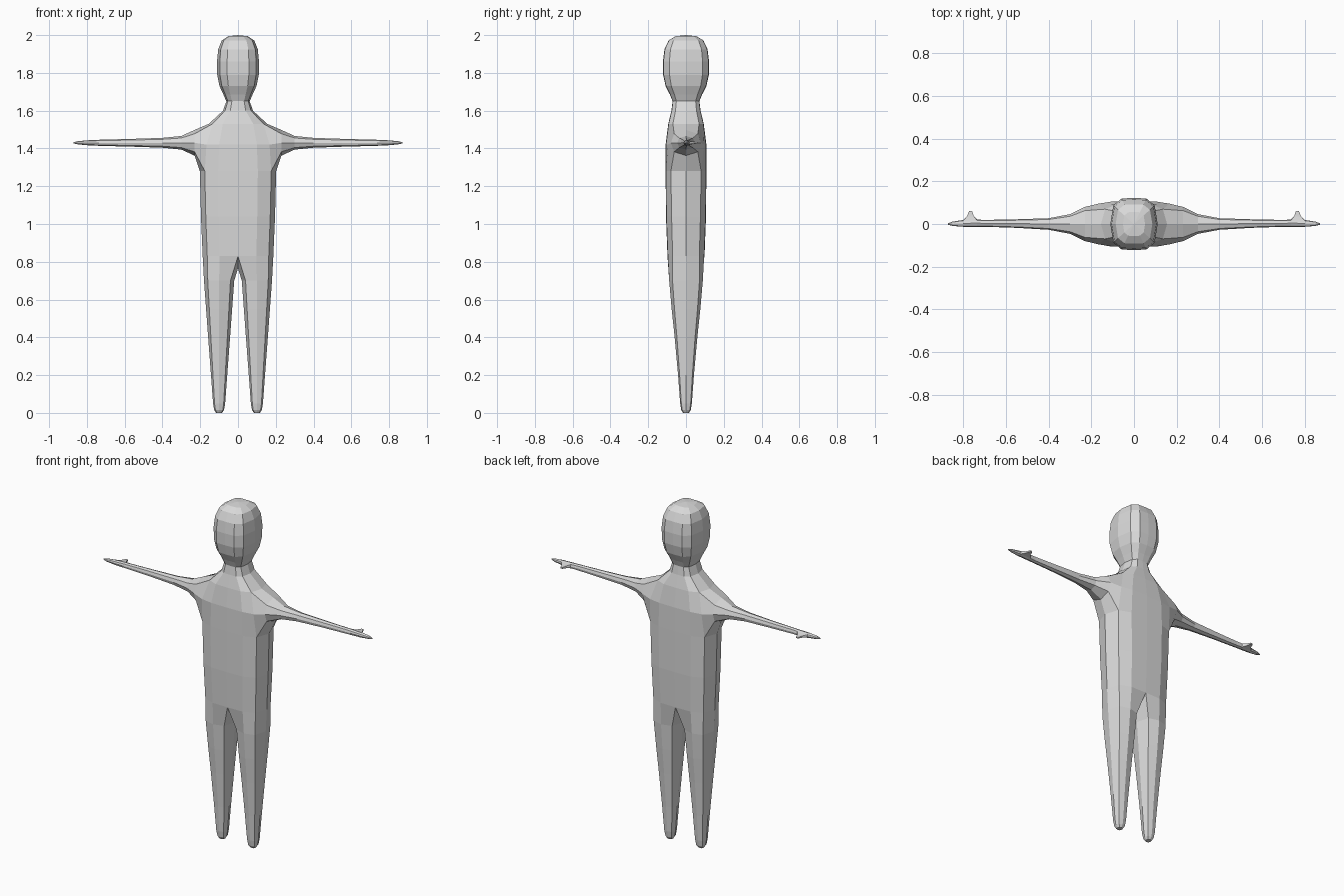
import bpy
import bmesh
from mathutils import Vector

if "Cube" in bpy.data.objects:
    bpy.data.objects.remove(bpy.data.objects["Cube"])

bm = bmesh.new()


def add_ring(points):
    return [bm.verts.new(p) for p in points]


def bridge(a, b, closed=True, skip=()):
    """Quads between two rings with the same number of points."""
    faces = []
    n = len(a)
    for i in range(n if closed else n - 1):
        if i not in skip:
            j = (i + 1) % n
            faces.append(bm.faces.new((a[i], a[j], b[j], b[i])))
    return faces


# Half body ring: front centre, front, front corner, side, and back again
def body_ring(z, w, d, ky=0.72):
    half = [(0, -1), (0.52, -0.98), (0.87, -ky), (1, 0),
            (0.87, ky), (0.52, 0.98), (0, 1)]
    return add_ring([(x * w, y * d, z) for x, y in half])


# Torso, neck and head: height, half width, half depth, corner depth
body = [
    (0.83, 0.187, 0.098, 0.72), (1.04, 0.196, 0.106, 0.72),
    (1.28, 0.202, 0.108, 0.74), (1.42, 0.192, 0.108, 0.88),
    (1.53, 0.155, 0.094, 0.74), (1.60, 0.079, 0.077, 0.72),
    (1.65, 0.062, 0.071, 0.72), (1.685, 0.077, 0.085, 0.72),
    (1.73, 0.098, 0.108, 0.72), (1.79, 0.110, 0.121, 0.72),
    (1.86, 0.111, 0.122, 0.72), (1.925, 0.105, 0.114, 0.72),
    (1.972, 0.086, 0.092, 0.72), (1.994, 0.052, 0.056, 0.72),
]
rings = [body_ring(*b) for b in body]
LOW, MID, UP = 2, 3, 4
for k in range(len(rings) - 1):
    # The faces at the shoulder stay open for the arm
    bridge(rings[k], rings[k + 1], closed=False,
           skip=(2, 3) if k in (LOW, MID) else ())
crown = bm.verts.new((0, 0, 2.0))
for a, b in zip(rings[-1], rings[-1][1:]):
    bm.faces.new((a, b, crown))

# Leg: height, half width, half depth
leg = [(0.70, 0.080, 0.089), (0.55, 0.069, 0.076), (0.40, 0.058, 0.060),
       (0.20, 0.043, 0.042), (0.05, 0.032, 0.031), (0.015, 0.026, 0.025),
       (0.0, 0.016, 0.016)]
octagon = [(-0.75, -0.8), (0, -1), (0.75, -0.8), (1, 0),
           (0.75, 0.8), (0, 1), (-0.75, 0.8), (-1, 0)]
crotch = bm.verts.new((0, 0, 0.765))
prev = rings[0] + [crotch]
for z, w, d in leg:
    ring = add_ring([(0.1 + x * w, y * d, z) for x, y in octagon])
    bridge(prev, ring)
    prev = ring
bm.faces.new(prev)

# Arm: distance out, centre y, half depth, half height
arm = [(0.23, 0, 0.080, 0.068), (0.30, 0, 0.046, 0.036),
       (0.40, 0, 0.027, 0.026), (0.55, 0.002, 0.020, 0.021),
       (0.70, 0.003, 0.016, 0.017), (0.735, 0.004, 0.017, 0.016),
       (0.80, 0.003, 0.016, 0.013), (0.85, 0.001, 0.010, 0.008),
       (0.872, 0, 0.003, 0.003)]
section = [(-0.78, -0.7), (0, -1), (0.78, -0.7), (1, 0),
           (0.78, 0.7), (0, 1), (-0.78, 0.7), (-1, 0)]
prev = [rings[LOW][2], rings[LOW][3], rings[LOW][4], rings[MID][4],
        rings[UP][4], rings[UP][3], rings[UP][2], rings[MID][2]]
thumb_faces = []
for x, yc, ry, rz in arm:
    ring = add_ring([(x, yc + y * ry, 1.43 + z * rz) for y, z in section])
    faces = bridge(prev, ring)
    if x == 0.80:
        thumb_faces = faces[2:4]
    prev = ring
bm.faces.new(prev)

# Thumb: the back of the hand drawn out into a spike
for y, s in ((0.036, 0.5), (0.062, 0.4)):
    out = bmesh.ops.extrude_face_region(bm, geom=thumb_faces)["geom"]
    bmesh.ops.delete(bm, geom=thumb_faces, context="FACES_ONLY")
    thumb_faces = [f for f in out if isinstance(f, bmesh.types.BMFace)]
    for v in {v for f in thumb_faces for v in f.verts}:
        v.co = Vector((0.766 + (v.co.x - 0.7675) * s, y,
                       1.43 + (v.co.z - 1.43) * 0.6))

# Tidy the unused shoulder points and mirror the half body
bmesh.ops.delete(bm, geom=[v for v in bm.verts if not v.link_faces],
                 context="VERTS")
bmesh.ops.recalc_face_normals(bm, faces=bm.faces[:])
mesh = bpy.data.meshes.new("body")
bm.to_mesh(mesh)
bm.free()

obj = bpy.data.objects.new("body", mesh)
bpy.context.collection.objects.link(obj)
mirror = obj.modifiers.new("mirror", "MIRROR")
mirror.use_clip = True
mirror.merge_threshold = 0.0005

grey = bpy.data.materials.new("light_grey")
grey.diffuse_color = (0.7, 0.7, 0.7, 1)
grey.use_nodes = True
grey.node_tree.nodes["Principled BSDF"].inputs["Base Color"].default_value = grey.diffuse_color
mesh.materials.append(grey)
